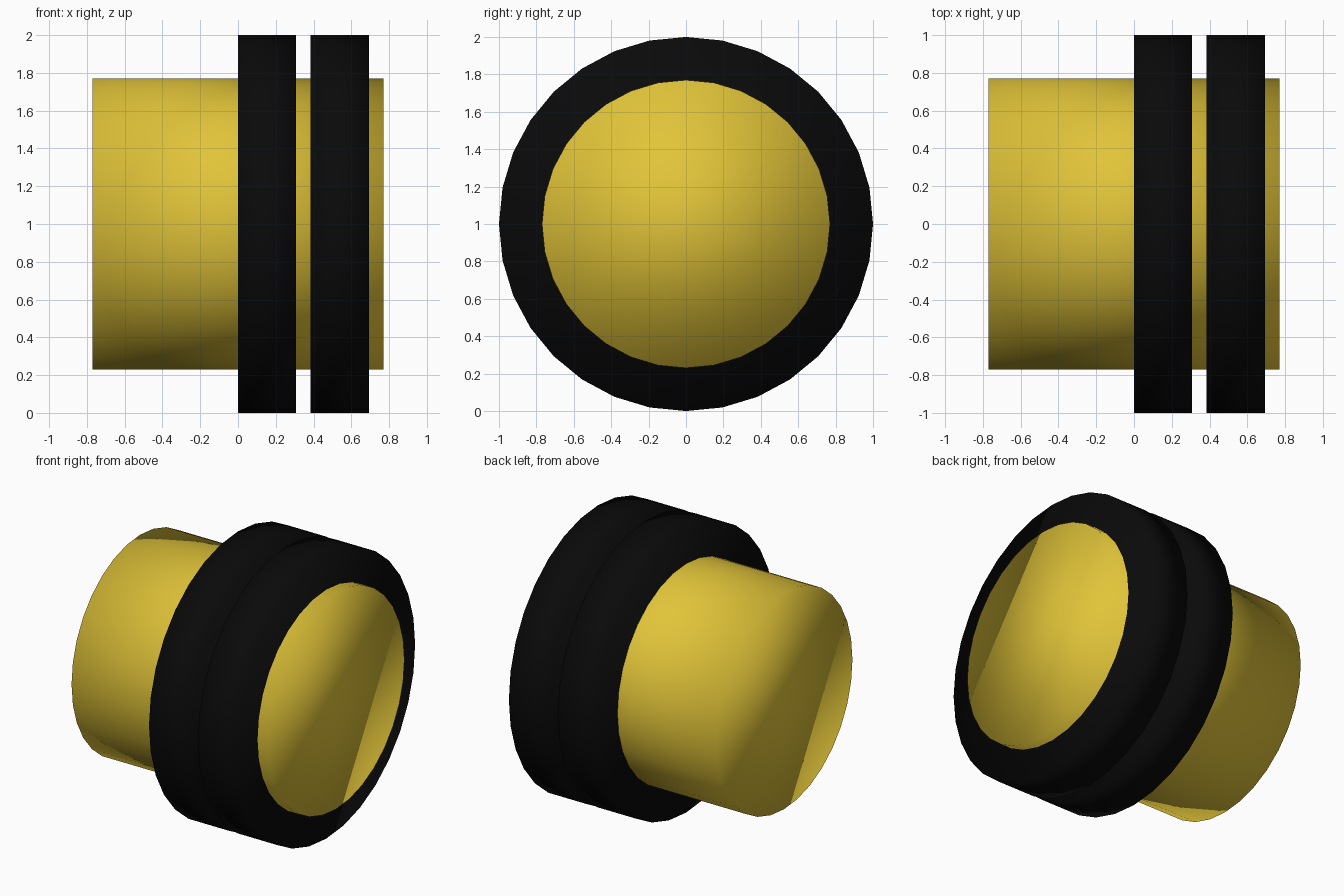
import bpy
import math

if "Cube" in bpy.data.objects:
    bpy.data.objects.remove(bpy.data.objects["Cube"])

SIDES = 32
AXLE_Z = 1.0


def material(name, color):
    mat = bpy.data.materials.new(name)
    mat.diffuse_color = color
    mat.use_nodes = True
    mat.node_tree.nodes["Principled BSDF"].inputs["Base Color"].default_value = mat.diffuse_color
    return mat


def drum(name, x0, x1, radius, mat):
    """Capped cylinder lying along x, smooth shaded right over its rims."""
    bpy.ops.mesh.primitive_cylinder_add(
        vertices=SIDES, radius=radius, depth=x1 - x0,
        location=((x0 + x1) / 2, 0, AXLE_Z), rotation=(0, math.pi / 2, 0))
    obj = bpy.context.object
    obj.name = name
    obj.data.materials.append(mat)
    bpy.ops.object.shade_smooth()
    return obj


yellow = material("yellow", (0.75, 0.55, 0.04, 1))
black = material("black", (0.003, 0.003, 0.003, 1))

# Hub drum running through both tyres
drum("hub", -0.77, 0.77, 0.77, yellow)

# Pair of tyres with a narrow gap
for name, start in (("inner_tyre", 0.0), ("outer_tyre", 0.385)):
    drum(name, start, start + 0.308, 1.0, black)
